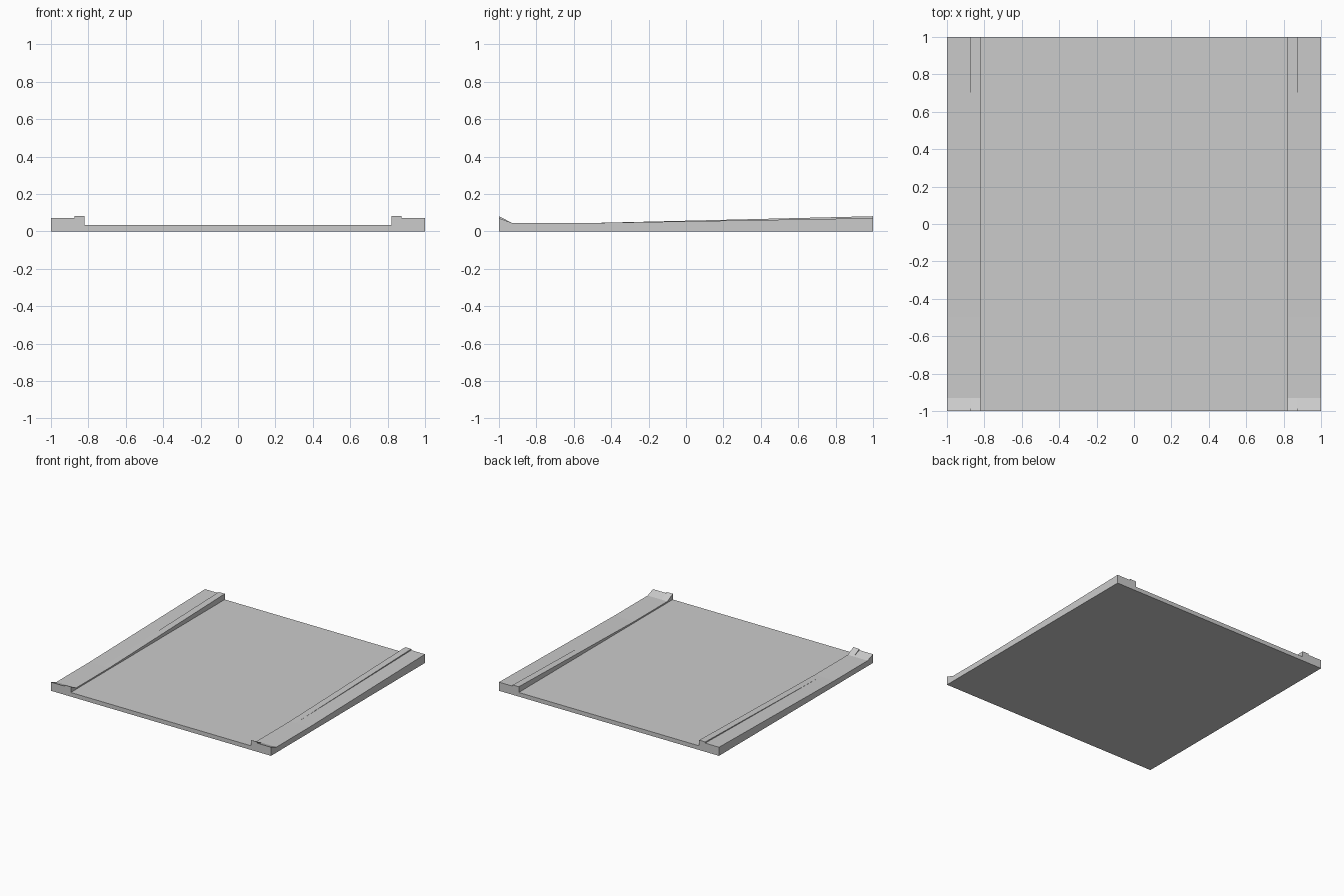
import bpy
import bmesh

cube = bpy.data.objects.get("Cube")
if cube:
    bpy.data.objects.remove(cube, do_unlink=True)

grey = bpy.data.materials.new("concrete grey")
grey.use_nodes = True
colour = (0.6, 0.6, 0.6, 1)
grey.diffuse_color = colour
grey.node_tree.nodes["Principled BSDF"].inputs["Base Color"].default_value = colour


def extrude_profile(name, profile, x0, x1):
    """Extrude a closed (y, z) side profile from x0 to x1."""
    bm = bmesh.new()
    face = bm.faces.new([bm.verts.new((x0, y, z)) for y, z in profile])
    moved = bmesh.ops.extrude_face_region(bm, geom=[face])["geom"]
    verts = [v for v in moved if isinstance(v, bmesh.types.BMVert)]
    bmesh.ops.translate(bm, verts=verts, vec=(x1 - x0, 0, 0))
    bmesh.ops.recalc_face_normals(bm, faces=bm.faces)
    mesh = bpy.data.meshes.new(name)
    bm.to_mesh(mesh)
    bm.free()
    mesh.materials.append(grey)
    obj = bpy.data.objects.new(name, mesh)
    bpy.context.collection.objects.link(obj)


def ramp_profile(end_height):
    """Low strip with a short kick-up in front and a long rise to the back."""
    low = 0.045
    return [(-1, 0), (1, 0), (1, end_height), (-0.5, low),
            (-0.93, low), (-1, end_height)]


# Road slab between the pavements
extrude_profile("road_slab", [(-1, 0), (1, 0), (1, 0.034), (-1, 0.034)], -0.82, 0.82)

# Kerb and pavement on each side
for side, sign in (("left", 1), ("right", -1)):
    extrude_profile(side + "_kerb", ramp_profile(0.081), sign * 0.82, sign * 0.875)
    extrude_profile(side + "_pavement", ramp_profile(0.071), sign * 0.875, sign)
